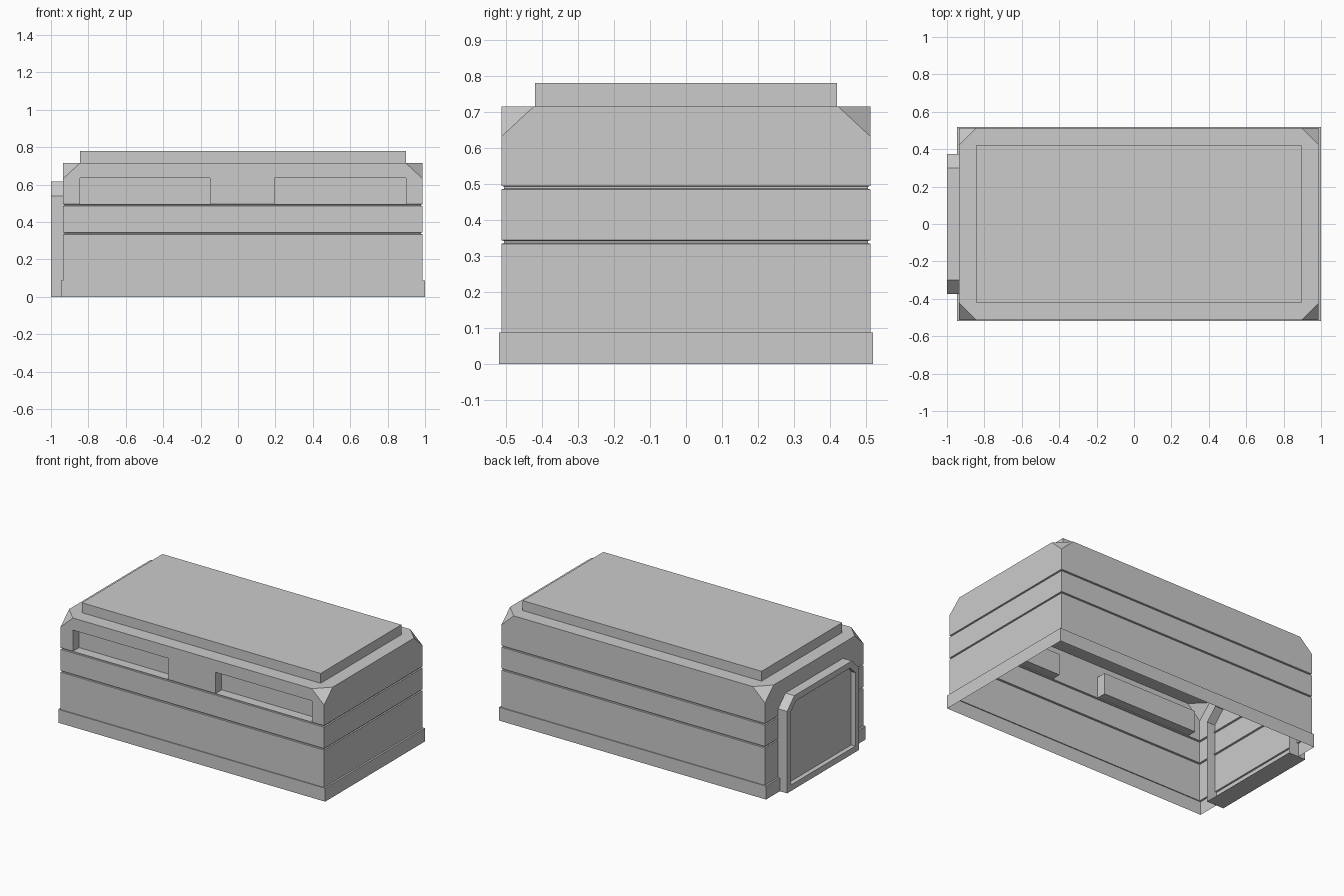
import bpy, bmesh
from mathutils import Vector

if "Cube" in bpy.data.objects:
    bpy.data.objects.remove(bpy.data.objects["Cube"])

CX = 0.026                 # body is shifted right of the door frame
HX, HY = 0.961, 0.513      # body half sizes
TOP, CUT = 0.715, 0.09     # shoulder height, corner cut


def finish(bm, name):
    bmesh.ops.remove_doubles(bm, verts=bm.verts, dist=1e-5)
    bm.normal_update()
    me = bpy.data.meshes.new(name)
    bm.to_mesh(me)
    bm.free()
    ob = bpy.data.objects.new(name, me)
    bpy.context.collection.objects.link(ob)
    return ob


def loft(bm, rings):
    """Skin a list of equal-length point rings; returns the last ring's verts."""
    loops = [[bm.verts.new(p) for p in r] for r in rings]
    for a, b in zip(loops, loops[1:]):
        n = len(a)
        for i in range(n):
            bm.faces.new((a[i], a[(i + 1) % n], b[(i + 1) % n], b[i]))
    return loops[-1]


def rect(hx, hy, z):
    return [(CX + sx * hx, sy * hy, z) for sx, sy in ((-1, -1), (1, -1), (1, 1), (-1, 1))]


# Body shell: open below, skirt at the base, two V-like grooves around it
bm = bmesh.new()
profile = [(0.012, 0.006, 0), (0.012, 0.006, 0.088), (0, 0, 0.088)]
for z in (0.339, 0.49):
    profile += [(0, 0, z - 0.005), (-0.008, -0.008, z - 0.003),
                (-0.008, -0.008, z + 0.003), (0, 0, z + 0.005)]
profile.append((0, 0, TOP))
bm.faces.new(loft(bm, [rect(HX + dx, HY + dy, z) for dx, dy, z in profile]))
bm.normal_update()

# Cut-off top corners
for sx in (-1, 1):
    for sy in (-1, 1):
        point = Vector((CX + sx * HX, sy * HY, TOP - CUT * 0.93))
        normal = Vector((sx, sy, 1 / 0.93)).normalized()
        geom = bm.verts[:] + bm.edges[:] + bm.faces[:]
        cut = bmesh.ops.bisect_plane(bm, geom=geom, plane_co=point, plane_no=normal,
                                     dist=1e-5, clear_outer=True)
        edges = [e for e in cut["geom_cut"] if isinstance(e, bmesh.types.BMEdge)]
        bmesh.ops.edgeloop_fill(bm, edges=edges)
bm.normal_update()


# Two long recesses in the front
def front_faces():
    return [f for f in bm.faces if f.normal.y < -0.99 and f.calc_center_median().z > 0.496]


x0, x1, top = -0.845, 0.897, 0.635
for co, no in [((x, 0, 0), (1, 0, 0)) for x in (x0, -0.15, 0.195, x1)] + [((0, 0, top), (0, 0, 1))]:
    faces = front_faces()
    geom = list({g for f in faces for g in (*f.verts, *f.edges)}) + faces
    bmesh.ops.bisect_plane(bm, geom=geom, plane_co=co, plane_no=no, dist=1e-4)
for a, b in ((x0, -0.15), (0.195, x1)):
    pick = [f for f in front_faces() if a < f.calc_center_median().x < b
            and f.calc_center_median().z < top and f.calc_center_median().y < -HY + 0.001]
    bmesh.ops.inset_region(bm, faces=pick, thickness=0, depth=-0.065)
finish(bm, "body_shell")

# Raised lid
bm = bmesh.new()
bm.faces.new(loft(bm, [rect(HX - CUT, HY - 0.093, z) for z in (TOP, 0.78)]))
finish(bm, "lid")


# End door: chamfered frame with a slightly sunken panel
def arch(x, d):
    y, z, c = 0.375 - d, 0.615 - d, 0.075 - 0.58 * d
    return [(x, p, q) for p, q in ((y, d), (-y, d), (-y, z - c), (-y + c, z), (y - c, z), (y, z - c))]


bm = bmesh.new()
bm.faces.new(loft(bm, [arch(-0.875, 0), arch(-1, 0), arch(-1, 0.04), arch(-0.97, 0.04)]))
bmesh.ops.recalc_face_normals(bm, faces=bm.faces)
finish(bm, "door_frame")
